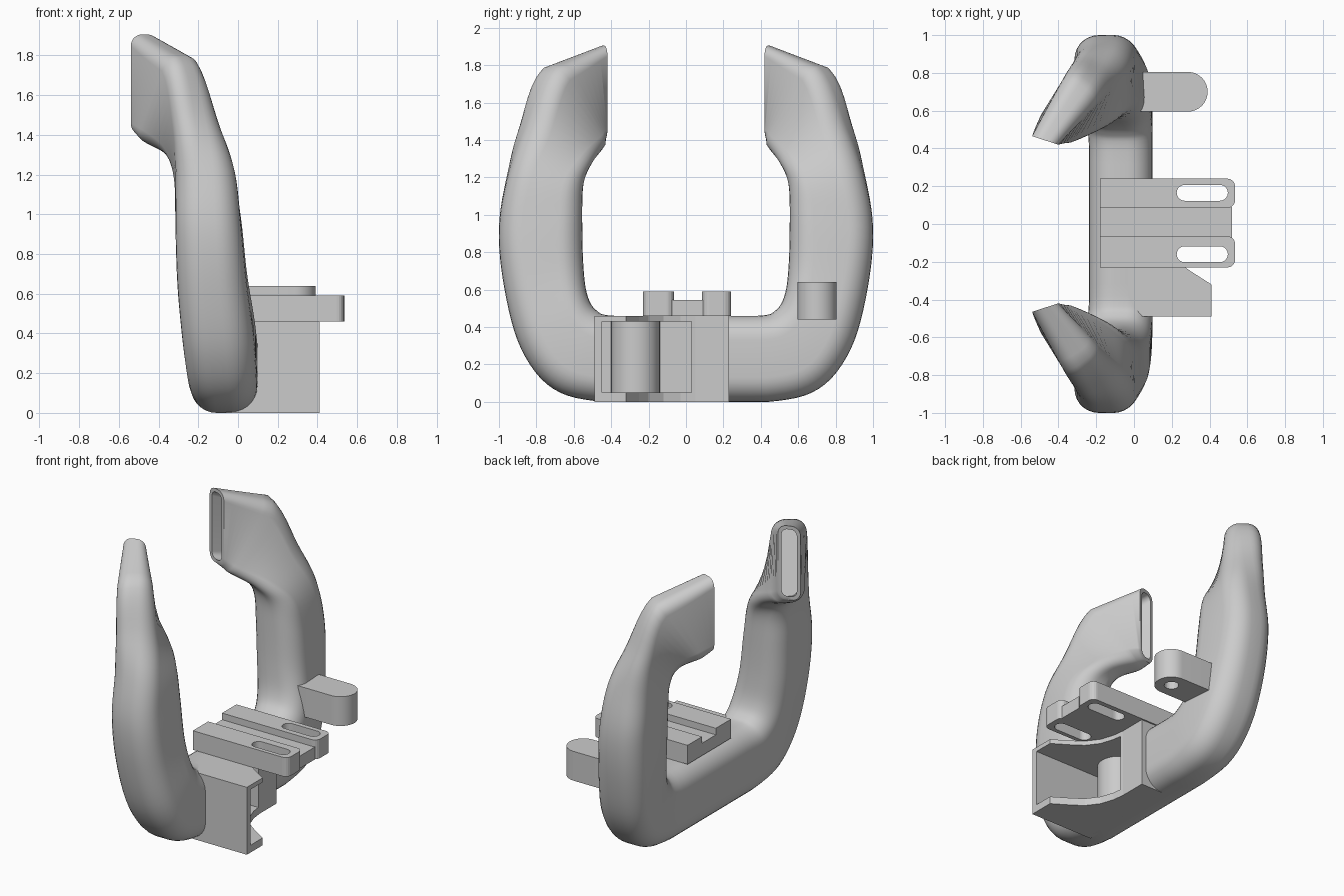
import bpy, bmesh, math
from mathutils import Vector

cube = bpy.data.objects.get("Cube")
if cube:
    bpy.data.objects.remove(cube)

grey = bpy.data.materials.new("plain_grey")
grey.use_nodes = True
GREY = (0.6, 0.6, 0.6, 1)
grey.diffuse_color = GREY
grey.node_tree.nodes["Principled BSDF"].inputs["Base Color"].default_value = GREY


def finish(name, bm, smooth=False):
    bmesh.ops.recalc_face_normals(bm, faces=bm.faces)
    mesh = bpy.data.meshes.new(name)
    bm.to_mesh(mesh)
    bm.free()
    mesh.materials.append(grey)
    ob = bpy.data.objects.new(name, mesh)
    bpy.context.collection.objects.link(ob)
    if smooth:
        bpy.ops.object.select_all(action='DESELECT')
        ob.select_set(True)
        bpy.context.view_layer.objects.active = ob
        bpy.ops.object.shade_smooth_by_angle(angle=math.radians(40))
    return ob


def prism(name, outline, z0, z1, smooth=False):
    """Extrude an xy outline from z0 up to z1."""
    bm = bmesh.new()
    face = bm.faces.new([bm.verts.new((x, y, z0)) for x, y in outline])
    ext = bmesh.ops.extrude_face_region(bm, geom=[face])["geom"]
    top = [v for v in ext if isinstance(v, bmesh.types.BMVert)]
    bmesh.ops.translate(bm, vec=(0, 0, z1 - z0), verts=top)
    return finish(name, bm, smooth)


def rect(x0, x1, y0, y1):
    return [(x0, y0), (x1, y0), (x1, y1), (x0, y1)]


def arc(cx, cy, r, a0, a1, n=10):
    angles = [math.radians(a0 + (a1 - a0) * i / n) for i in range(n + 1)]
    return [(cx + r * math.cos(a), cy + r * math.sin(a)) for a in angles]


def cut(ob, cutter):
    cutter.hide_render = True
    cutter.hide_viewport = True
    mod = ob.modifiers.new("cut", 'BOOLEAN')
    mod.operation = 'DIFFERENCE'
    mod.solver = 'EXACT'
    mod.object = cutter


# Duct sections: inner edge, outer edge, half width, yaw in degrees
SECTIONS = [
    ((-.07, 0, .46), (-.07, 0, 0), .168, 0),
    ((-.07, .38, .46), (-.07, .44, 0), .168, 0),
    ((-.08, .48, .49), (-.08, .71, .07), .175, 0),
    ((-.10, .53, .58), (-.10, .88, .28), .18, 0),
    ((-.13, .55, .75), (-.13, .97, .60), .175, 0),
    ((-.15, .555, 1.0), (-.15, 1.0, .93), .165, 0),
    ((-.18, .55, 1.17), (-.16, .95, 1.23), .15, 5),
    ((-.27, .52, 1.28), (-.19, .87, 1.47), .13, 25),
    ((-.43, .47, 1.36), (-.27, .73, 1.79), .11, 38),
    ((-.47, .4425, 1.40), (-.47, .4425, 1.905), .073, 18),
]
ROWS = [(Vector(i), Vector(o), Vector((w, math.radians(a), 0))) for i, o, w, a in SECTIONS]
LAST = len(ROWS) - 1


def sample(t):
    """Smooth path through the sections, straight in the nozzle."""
    k = min(int(t), LAST - 1)
    f = t - k
    p = [ROWS[min(max(k + d, 0), LAST)] for d in (-1, 0, 1, 2)]
    if k in (0, LAST - 1):
        return [b.lerp(c, f) for b, c in zip(p[1], p[2])]
    return [b + .5 * f * (c - a + f * (2 * a - 5 * b + 4 * c - d + f * (3 * (b - c) + d - a)))
            for a, b, c, d in zip(*p)]


def ring(bm, t, shrink=0.0):
    """Rounded rectangle across the duct at path position t."""
    inner, outer, wa = sample(t)
    mid = (inner + outer) / 2
    u = (outer - inner).normalized()
    v = Vector((math.cos(wa.y), -math.sin(wa.y), 0))
    hu, hv = (outer - inner).length / 2 - shrink, wa.x - shrink
    r = .78 * min(hu, hv)
    verts = []
    for q, (su, sv) in enumerate(((1, 1), (-1, 1), (-1, -1), (1, -1))):
        for a, b in arc(su * (hu - r), sv * (hv - r), r, q * 90, q * 90 + 90, 7):
            verts.append(bm.verts.new(mid + u * a + v * b))
    return verts


# Paired U-shaped duct, one half mirrored, with hollow nozzle mouth
bm = bmesh.new()
rings = [ring(bm, i / 6) for i in range(LAST * 6 + 1)]
rings += [ring(bm, LAST, .024), ring(bm, LAST - .7, .035)]
for a, b in zip(rings, rings[1:]):
    for i in range(len(a)):
        j = (i + 1) % len(a)
        bm.faces.new((a[i], a[j], b[j], b[i]))
bm.faces.new(rings[-1])
duct = finish("curved_duct", bm, True)
mirror = duct.modifiers.new("mirror", 'MIRROR')
mirror.use_axis = (False, True, False)

# Blower housing with a curved recess for the fan
outline = [(-.06, -.49), (.41, -.49), (.41, -.32), (.30, -.25), (.23, -.20), (.17, -.12),
           (.14, -.03), (.13, .05), (.13, .23), (-.06, .23)]
housing = prism("blower_housing", outline, 0, .46)
cavity = prism("cavity_cutter", rect(-.12, .6, -.45, .03), .05, .43)
cut(housing, cavity)
cut(duct, cavity)

# Rounded flow divider inside the housing
prism("flow_divider", arc(-.10, -.27, .13, -90, 90, 16), .05, .43, True)

# Slotted mounting rails and the web between them
prism("mount_web", rect(-.18, .52, -.08, .09), .46, .545)
for name, y0, y1, side in (("left", .085, .24, 1), ("right", -.23, -.065, -1)):
    r = .04
    end = arc(.535 - r, y0 + r, r, -90, 0, 5) + arc(.535 - r, y1 - r, r, 0, 90, 5)
    rail = prism(name + "_mount_rail", [(-.18, y0)] + end + [(-.18, y1)], .46, .59)
    yc = .165 if side > 0 else -.16
    slot = arc(.455, yc, .042, -90, 90) + arc(.268, yc, .042, 90, 270)
    cut(rail, prism(name + "_slot_cutter", slot, .3, .7))

# Round-ended side tab with a blind screw hole underneath
tab = prism("side_tab", [(-.05, .595)] + arc(.285, .70, .105, -90, 90, 20) + [(-.05, .805)],
            .44, .64, True)
cut(tab, prism("screw_hole_cutter", arc(.285, .70, .045, 0, 345, 23), .3, .58))
